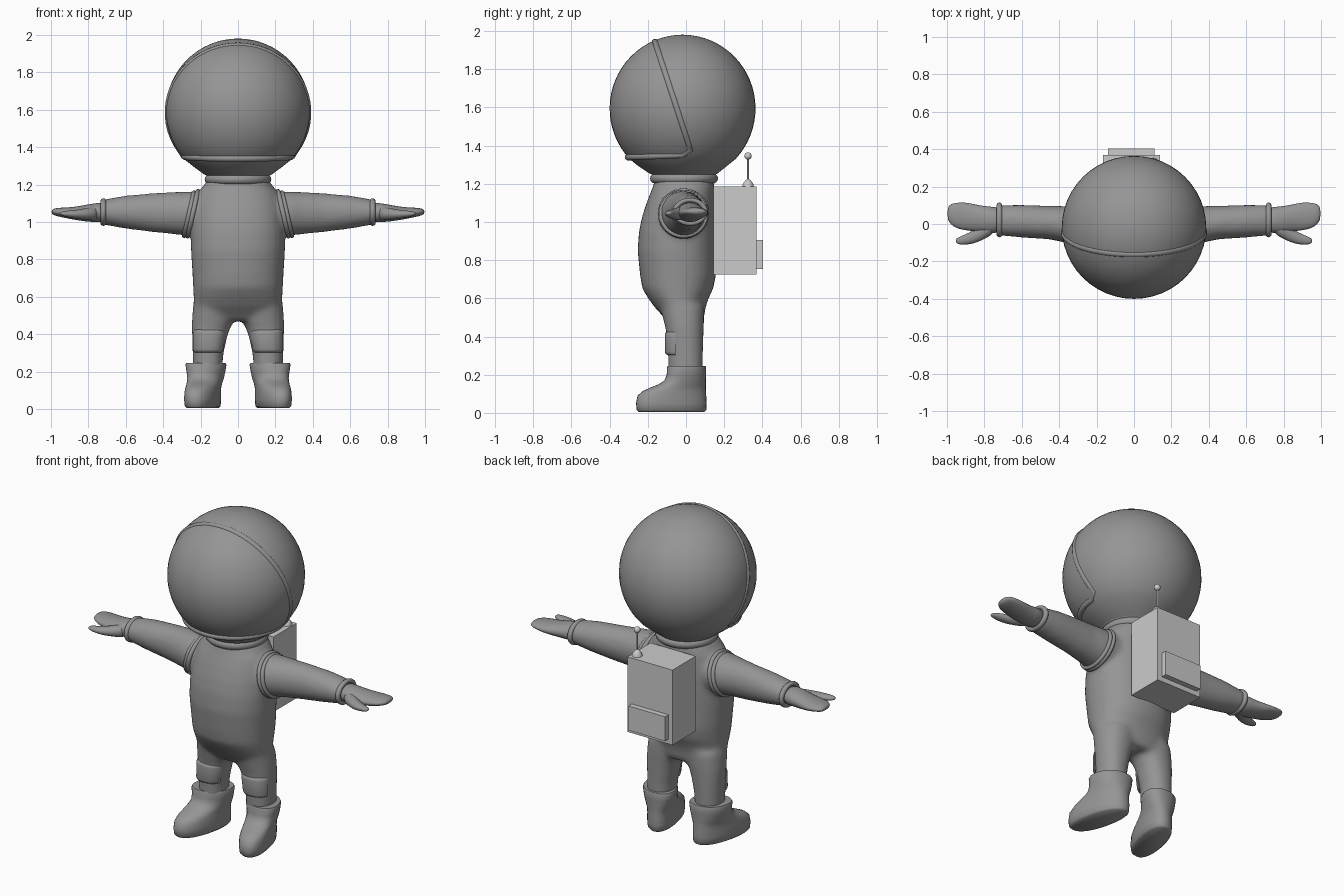
import bpy, bmesh
from math import sin, cos, pi, sqrt, radians, copysign
from mathutils import Vector

if "Cube" in bpy.data.objects:
    bpy.data.objects.remove(bpy.data.objects["Cube"])

SIDES = ((1, "left"), (-1, "right"))
dark = bpy.data.materials.new("dark_grey")
dark.diffuse_color = (0.3, 0.3, 0.3, 1)
dark.use_nodes = True
dark.node_tree.nodes["Principled BSDF"].inputs["Base Color"].default_value = dark.diffuse_color


def add_loft(bm, rings, axis="z", side=1, n=32, power=2.0, shear=0.0):
    """Skin elliptical rings. z: (z, cx, cy, rx, ry); x: (x, cy, cz, ry, rz)."""
    loops = []
    for t, ca, cb, ra, rb in rings:
        loop = []
        for i in range(n):
            c, s = cos(2 * pi * i / n), sin(2 * pi * i / n)
            a = ca + ra * copysign(abs(c) ** (2 / power), c)
            b = cb + rb * copysign(abs(s) ** (2 / power), s)
            co = (side * (a - shear * b), b, t) if axis == "z" else (side * t, a, b)
            loop.append(bm.verts.new(co))
        loops.append(loop)
    for lo, hi in zip(loops, loops[1:]):
        for i in range(n):
            j = (i + 1) % n
            bm.faces.new((lo[i], lo[j], hi[j], hi[i]))
    bm.faces.new(loops[0])
    bm.faces.new(loops[-1])


def finish(bm, name, angle=50, mat=dark):
    bmesh.ops.recalc_face_normals(bm, faces=bm.faces)
    mesh = bpy.data.meshes.new(name)
    bm.to_mesh(mesh)
    bm.free()
    ob = bpy.data.objects.new(name, mesh)
    bpy.context.collection.objects.link(ob)
    if mat:
        mesh.materials.append(mat)
    shade(ob, angle)
    return ob


def shade(ob, angle=50):
    bpy.ops.object.select_all(action="DESELECT")
    ob.select_set(True)
    bpy.context.view_layer.objects.active = ob
    bpy.ops.object.shade_smooth_by_angle(angle=radians(angle))


def torus(name, loc, major, minor, tilt=0.0, scale=(1, 1, 1)):
    bpy.ops.mesh.primitive_torus_add(location=loc, rotation=(0, radians(tilt), 0),
                                     major_radius=major, minor_radius=minor,
                                     major_segments=40, minor_segments=12)
    ob = bpy.context.object
    ob.name = name
    ob.scale = scale
    ob.data.materials.append(dark)
    shade(ob, 80)


def box(name, x, y, z):
    bpy.ops.mesh.primitive_cube_add(size=1, location=[(p + q) / 2 for p, q in (x, y, z)])
    ob = bpy.context.object
    ob.name = name
    ob.scale = [q - p for p, q in (x, y, z)]


# Suit: torso, legs and sleeves fused into one soft skin
bm = bmesh.new()
add_loft(bm, [(0.47, 0, -0.005, 0.17, 0.085), (0.50, 0, -0.01, 0.222, 0.105),
              (0.55, 0, -0.03, 0.237, 0.132), (0.60, 0, -0.04, 0.238, 0.158),
              (0.65, 0, -0.043, 0.24, 0.186), (0.72, 0, -0.042, 0.244, 0.199),
              (0.85, 0, -0.049, 0.252, 0.205), (0.95, 0, -0.046, 0.252, 0.201),
              (1.03, 0, -0.038, 0.246, 0.192), (1.10, 0, -0.029, 0.236, 0.178),
              (1.16, 0, -0.019, 0.215, 0.165), (1.19, 0, -0.012, 0.188, 0.16),
              (1.225, 0, -0.01, 0.165, 0.155)], power=2.2)
for s, _ in SIDES:
    add_loft(bm, [(0.20, 0.163, -0.002, 0.078, 0.09), (0.30, 0.160, -0.003, 0.083, 0.092),
                  (0.40, 0.150, -0.005, 0.096, 0.097), (0.44, 0.143, -0.007, 0.105, 0.1),
                  (0.47, 0.135, -0.01, 0.112, 0.105), (0.56, 0.128, -0.02, 0.112, 0.115)],
             side=s, power=2.15)
    add_loft(bm, [(0.10, -0.015, 1.045, 0.12, 0.118), (0.27, -0.013, 1.045, 0.118, 0.119),
                  (0.35, -0.004, 1.048, 0.1, 0.113), (0.45, 0.007, 1.05, 0.09, 0.105),
                  (0.60, 0.015, 1.053, 0.088, 0.089), (0.73, 0.02, 1.053, 0.082, 0.066)],
             axis="x", side=s)
suit = finish(bm, "suit")
m = suit.modifiers.new("fuse", "REMESH")
m.mode, m.voxel_size, m.use_smooth_shade = "VOXEL", 0.012, True
m = suit.modifiers.new("soften", "SMOOTH")
m.factor, m.iterations = 0.5, 18

# Helmet: sphere running into a tapered collar
R, C = 0.386, Vector((0, -0.018, 1.595))
rings = []
for i in range(25):
    a = 0.02 + i * (2.325 - 0.02) / 24
    rings.append((C.z + R * cos(a), 0, C.y, R * sin(a), R * sin(a) * 0.99))
rings += [(1.295, 0, C.y, 0.236, 0.234), (1.255, 0, -0.013, 0.182, 0.179),
          (1.245, 0, -0.01, 0.16, 0.16), (1.20, 0, -0.01, 0.155, 0.155)]
bm = bmesh.new()
add_loft(bm, rings, n=48)
finish(bm, "helmet", angle=60)

# Visor rim: slanted arc over the head, closed by a level arc under the face
d, phi = -0.028, 0.62
normal, up = Vector((0, 0.95, 0.311)), Vector((0, -0.311, 0.95))
r = sqrt(R * R - d * d) - 0.011
pts = []
for i in range(41):
    t = -phi + i * (pi + 2 * phi) / 40
    pts.append(C + normal * d + r * (cos(t) * Vector((1, 0, 0)) + sin(t) * up))
for i in range(29):
    t = pi + i * pi / 28
    pts.append(Vector((0.287 * cos(t), C.y + 0.285 * sin(t), 1.352 + 0.012 * sin(t))))
curve = bpy.data.curves.new("visor_rim", "CURVE")
curve.dimensions, curve.bevel_depth, curve.bevel_resolution = "3D", 0.018, 3
curve.materials.append(dark)
sp = curve.splines.new("POLY")
sp.points.add(len(pts) - 1)
for p, co in zip(sp.points, pts):
    p.co = (*co, 1)
sp.use_cyclic_u = True
rim = bpy.data.objects.new("visor_rim", curve)
bpy.context.collection.objects.link(rim)

# Neck ring
torus("neck_ring", (0, -0.01, 1.228), 0.151, 0.027)

for s, label in SIDES:
    # Shoulder bands and wrist cuff
    torus(label + "_shoulder_band_outer", (s * 0.262, -0.013, 1.042), 0.118, 0.012, s * 77)
    torus(label + "_shoulder_band_inner", (s * 0.242, -0.013, 1.044), 0.122, 0.013, s * 77)
    torus(label + "_wrist_cuff", (s * 0.72, 0.022, 1.053), 0.078, 0.015, s * 90, (0.79, 1, 1))

    # Mitten and thumb
    bm = bmesh.new()
    add_loft(bm, [(0.70, 0.022, 1.053, 0.072, 0.058), (0.78, 0.020, 1.049, 0.072, 0.05),
                  (0.85, 0.033, 1.046, 0.073, 0.039), (0.90, 0.041, 1.048, 0.076, 0.031),
                  (0.95, 0.045, 1.052, 0.07, 0.025), (0.98, 0.053, 1.054, 0.055, 0.02),
                  (0.998, 0.056, 1.055, 0.034, 0.01)], axis="x", side=s, n=20)
    add_loft(bm, [(0.74, 0.0, 1.047, 0.05, 0.042), (0.80, -0.035, 1.043, 0.046, 0.034),
                  (0.86, -0.072, 1.041, 0.036, 0.024), (0.91, -0.085, 1.043, 0.026, 0.018),
                  (0.94, -0.09, 1.045, 0.019, 0.012), (0.953, -0.091, 1.045, 0.009, 0.005)],
             axis="x", side=s, n=20)
    hand = finish(bm, label + "_glove", angle=80)
    hand.modifiers.new("subdivide", "SUBSURF").levels = 1

    # Boot: stacked outlines stretching forward into the toe, turned slightly outward
    bm = bmesh.new()
    add_loft(bm, [(0.005, 0.172, -0.075, 0.074, 0.172), (0.015, 0.172, -0.076, 0.084, 0.182),
                  (0.05, 0.172, -0.077, 0.088, 0.185), (0.09, 0.172, -0.074, 0.087, 0.18),
                  (0.115, 0.172, -0.06, 0.086, 0.165), (0.132, 0.172, -0.042, 0.087, 0.146),
                  (0.148, 0.172, -0.022, 0.09, 0.126), (0.168, 0.172, -0.005, 0.094, 0.109),
                  (0.20, 0.172, 0.002, 0.1, 0.103), (0.237, 0.172, 0.003, 0.106, 0.103),
                  (0.246, 0.172, 0.003, 0.102, 0.099)], side=s, power=2.25, shear=0.22)
    finish(bm, label + "_boot", angle=60)

    # Knee pad: front slice of a sleeve around the leg
    bm = bmesh.new()
    add_loft(bm, [(0.303, 0.160, -0.005, 0.078, 0.092), (0.308, 0.160, -0.005, 0.084, 0.102),
                  (0.320, 0.159, -0.005, 0.087, 0.106), (0.405, 0.153, -0.005, 0.093, 0.106),
                  (0.420, 0.152, -0.005, 0.091, 0.103), (0.425, 0.152, -0.005, 0.086, 0.094)],
             side=s, power=2.5, n=40)
    geom = bm.verts[:] + bm.edges[:] + bm.faces[:]
    cut = bmesh.ops.bisect_plane(bm, geom=geom, plane_co=(0, -0.055, 0),
                                 plane_no=(0, 1, 0), clear_outer=True)
    edges = [e for e in cut["geom_cut"] if isinstance(e, bmesh.types.BMEdge)]
    bmesh.ops.holes_fill(bm, edges=edges)
    finish(bm, label + "_knee_pad", angle=60)

# Backpack with its rear panel
box("backpack", (-0.167, 0.14), (0.145, 0.37), (0.725, 1.187))
box("backpack_panel", (-0.14, 0.11), (0.36, 0.403), (0.755, 0.905))

# Antenna: domed base, rod and ball tip
ax, ay = 0.105, 0.325
bm = bmesh.new()
add_loft(bm, [(1.18, ax, ay, 0.03, 0.03), (1.20, ax, ay, 0.027, 0.027),
              (1.215, ax, ay, 0.016, 0.016), (1.225, ax, ay, 0.005, 0.005)], n=20)
finish(bm, "antenna_base", mat=None)
bpy.ops.mesh.primitive_cylinder_add(vertices=12, radius=0.005, depth=0.13,
                                    location=(ax, ay, 1.283))
bpy.context.object.name = "antenna_rod"
shade(bpy.context.object)
bpy.ops.mesh.primitive_uv_sphere_add(segments=16, ring_count=10, radius=0.019,
                                     location=(ax, ay, 1.346))
bpy.context.object.name = "antenna_tip"
shade(bpy.context.object)
